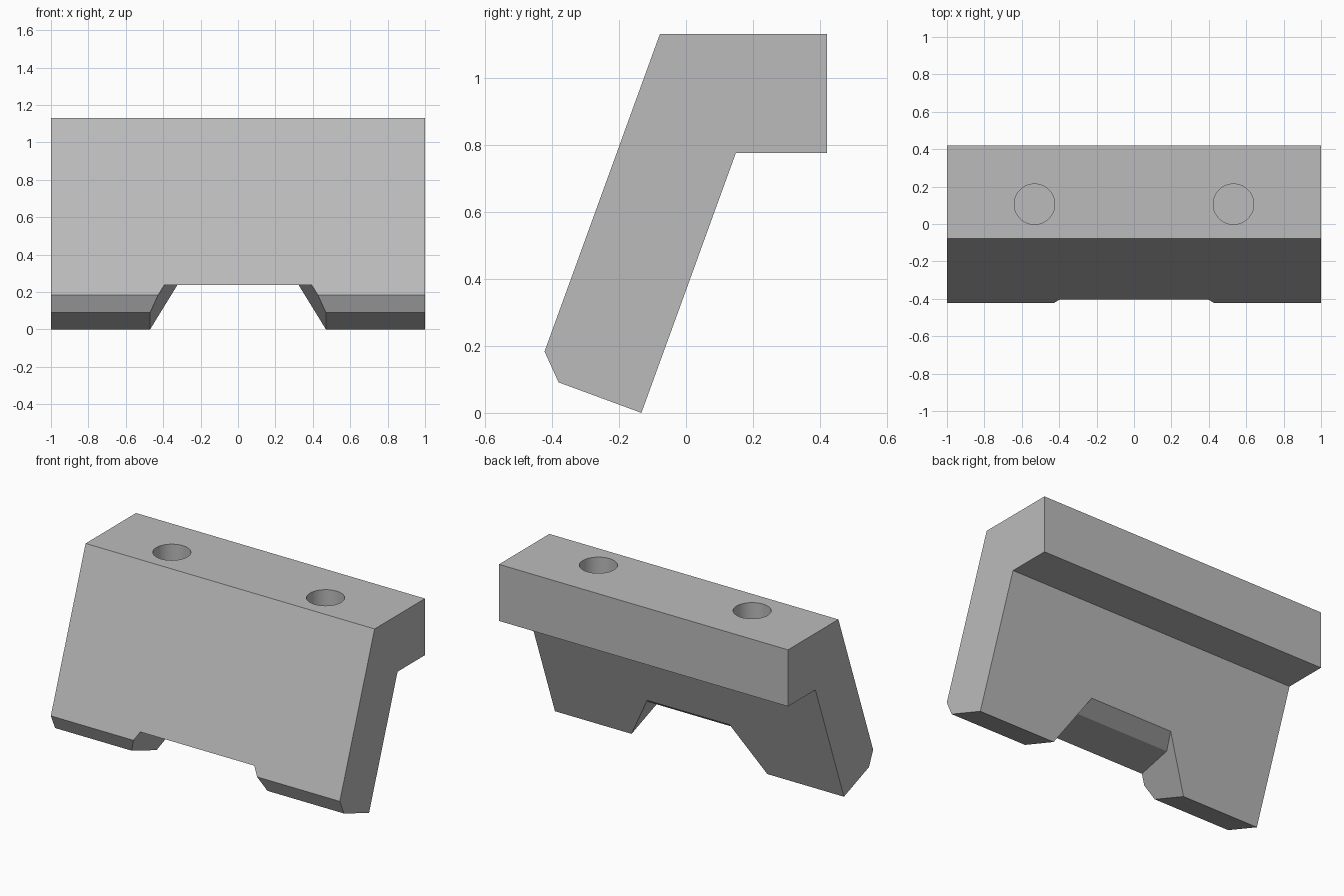
import bpy
import bmesh
import math

cube = bpy.data.objects.get("Cube")
if cube:
    bpy.data.objects.remove(cube, do_unlink=True)

grey = bpy.data.materials.new("plain grey")
grey.use_nodes = True
grey.diffuse_color = (0.5, 0.5, 0.5, 1)
grey.node_tree.nodes["Principled BSDF"].inputs["Base Color"].default_value = grey.diffuse_color


def prism(name, profile, half_width):
    """Side profile of (y, z) points spanning x = -half_width to +half_width."""
    bm = bmesh.new()
    ends = [[bm.verts.new((s * half_width(y, z), y, z)) for y, z in profile] for s in (-1, 1)]
    for ring in ends:
        bm.faces.new(ring)
    n = len(profile)
    for i in range(n):
        j = (i + 1) % n
        bm.faces.new((ends[0][i], ends[0][j], ends[1][j], ends[1][i]))
    bmesh.ops.recalc_face_normals(bm, faces=bm.faces)
    mesh = bpy.data.meshes.new(name)
    bm.to_mesh(mesh)
    bm.free()
    mesh.materials.append(grey)
    obj = bpy.data.objects.new(name, mesh)
    bpy.context.collection.objects.link(obj)
    return obj


def cut(body, cutter):
    cutter.hide_render = True
    mod = body.modifiers.new("cut", "BOOLEAN")
    mod.operation = "DIFFERENCE"
    mod.solver = "EXACT"
    mod.object = cutter
    bpy.ops.object.select_all(action="DESELECT")
    bpy.context.view_layer.objects.active = body
    body.select_set(True)
    bpy.ops.object.modifier_apply(modifier=mod.name)
    bpy.data.objects.remove(cutter, do_unlink=True)


# Slanted plate with mounting ledge
body = prism("slanted_bracket",
             [(-0.078, 1.13), (0.42, 1.13), (0.42, 0.776), (0.149, 0.776),
              (-0.133, 0), (-0.38, 0.091), (-0.422, 0.183)],
             lambda y, z: 1.0)

# Bottom notch, narrowing with distance up the slanted plate
tilt = math.radians(20)


def notch_width(y, z):
    up_plate = (y + 0.133) * math.sin(tilt) + z * math.cos(tilt)
    return 0.47 - math.tan(math.radians(30)) * up_plate


cut(body, prism("notch_cutter",
                [(-0.7, 0.237), (-0.123, 0.237), (0.08, 0.367), (0.08, -0.2), (-0.7, -0.2)],
                notch_width))

# Blind bolt holes in the top
for x in (-0.532, 0.532):
    bpy.ops.mesh.primitive_cylinder_add(vertices=64, radius=0.108, depth=0.5,
                                        location=(x, 0.106, 1.13))
    hole = bpy.context.object
    hole.data.materials.append(grey)
    cut(body, hole)

bpy.ops.object.select_all(action="DESELECT")
bpy.context.view_layer.objects.active = body
body.select_set(True)
bpy.ops.object.shade_smooth_by_angle(angle=math.radians(25))
